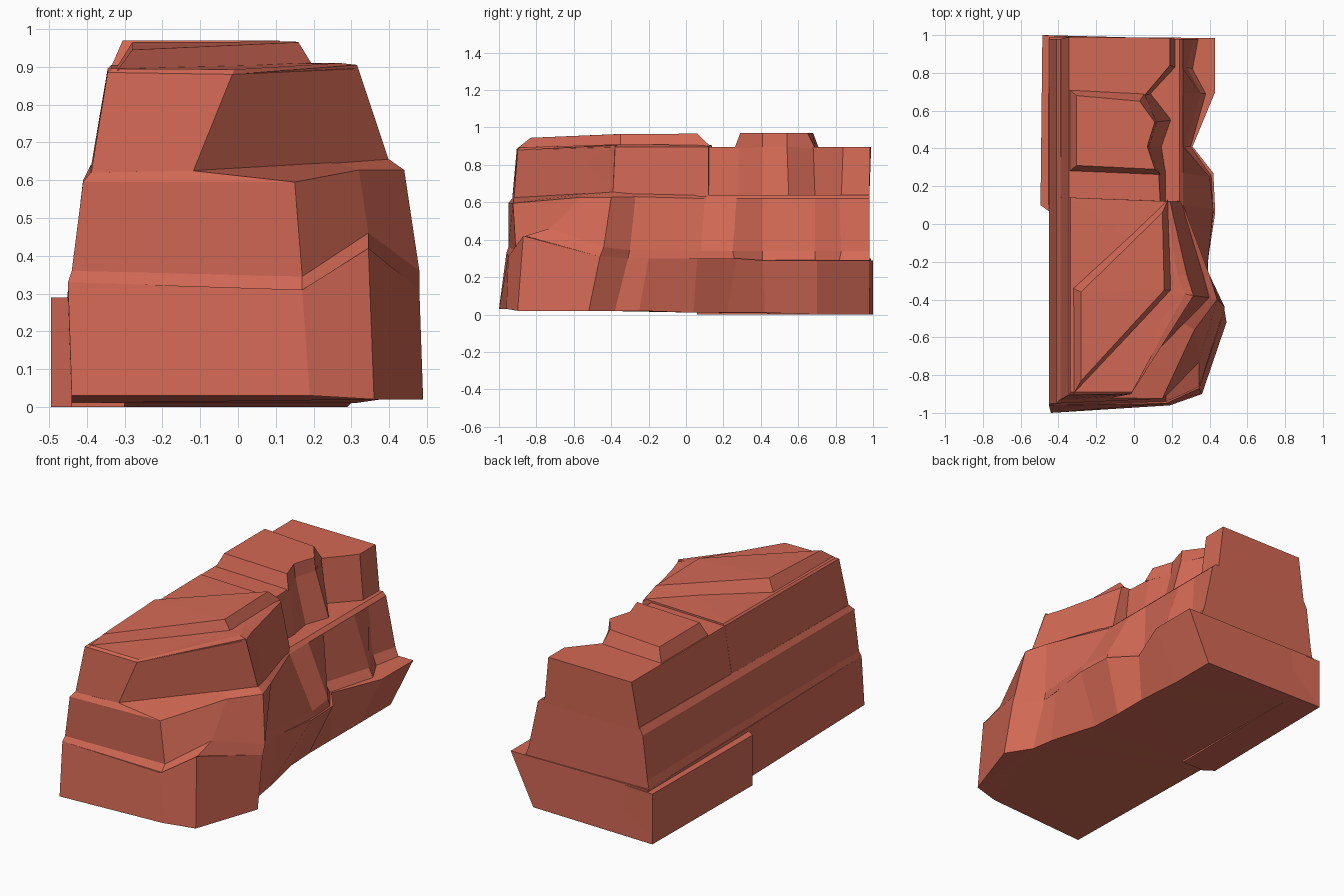
import bpy, bmesh

rock = bpy.data.materials.new("red_rock")
rock.diffuse_color = (0.65, 0.14, 0.09, 1)


def loft(name, *rings):
    """Skin between matching counter-clockwise outlines and cap both ends."""
    bm = bmesh.new()
    loops = [[bm.verts.new(p) for p in ring] for ring in rings]
    n = len(loops[0])
    for low, high in zip(loops, loops[1:]):
        for i in range(n):
            j = (i + 1) % n
            bm.faces.new((low[i], low[j], high[j], high[i]))
    caps = [bm.faces.new(loops[0][::-1]), bm.faces.new(loops[-1])]
    bmesh.ops.triangulate(bm, faces=caps)
    bmesh.ops.recalc_face_normals(bm, faces=bm.faces)
    mesh = bpy.data.meshes.new(name)
    bm.to_mesh(mesh)
    bm.free()
    mesh.materials.append(rock)
    obj = bpy.data.objects.new(name, mesh)
    bpy.context.collection.objects.link(obj)
    return obj


def level(points, z):
    return [(x, y, z) for x, y in points]


# Foot of the cliff, undercut along the back half of the right side
loft("cliff_base",
     [(-.44, -1, .03), (.19, -.96, .03), (.36, -.9, .02), (.49, -.52, .02),
      (.40, -.38, .02), (.38, -.25, .02), (.31, .04, .01), (.30, .22, .01),
      (.30, .42, .01), (.29, .7, 0), (.29, .98, 0), (-.48, 1, 0), (-.44, .06, .01)],
     [(-.45, -.96, .33), (.17, -.95, .31), (.345, -.87, .42), (.48, -.46, .31),
      (.38, -.31, .30), (.39, -.2, .30), (.43, .06, .30), (.42, .27, .30),
      (.31, .41, .29), (.43, .7, .29), (.43, .985, .29), (-.45, .99, .30), (-.45, .06, .31)])

# Low step along the back of the left side
step = [(-.495, .1), (-.44, .06), (-.3, .06), (-.3, .99), (-.485, 1)]
loft("side_step", level(step, 0), level(step, .29))

# Middle layer with a folded front corner and a zigzag right wall
loft("middle_layer",
     [(-.45, -.96, .33), (.17, -.945, .305), (.345, -.86, .42), (.48, -.46, .31),
      (.38, -.31, .30), (.42, .06, .30), (.41, .26, .29), (.30, .41, .29),
      (.38, .69, .29), (.31, .82, .29), (.34, .98, .29), (-.45, .98, .30)],
     [(-.44, -.95, .36), (.17, -.91, .345), (.345, -.73, .46), (.48, -.44, .36),
      (.38, -.30, .345), (.42, .08, .34), (.40, .25, .34), (.27, .41, .34),
      (.355, .69, .34), (.28, .83, .34), (.32, .98, .34), (-.44, .98, .35)],
     [(-.41, -.95, .595), (.15, -.925, .595), (.32, -.56, .627), (.44, -.40, .627),
      (.40, -.27, .63), (.26, .10, .62), (.26, .27, .62), (.26, .41, .62),
      (.26, .69, .62), (.26, .82, .62), (.26, .98, .62), (-.41, .98, .60)],
     [(-.39, -.93, .62), (-.12, -.92, .625), (.25, -.52, .65), (.40, -.39, .655),
      (.37, -.28, .645), (.24, .12, .64), (.24, .27, .64), (.24, .41, .64),
      (.24, .69, .64), (.24, .82, .64), (.24, .98, .64), (-.39, .98, .64)])

# Upper layer, front half, with its sloping cut corner
loft("upper_front",
     [(-.39, -.93, .61), (-.12, -.92, .62), (.40, -.39, .65), (.37, -.28, .64),
      (.25, .12, .63), (-.39, .14, .63)],
     [(-.345, -.905, .885), (-.015, -.9, .88), (.315, -.38, .895), (.28, -.27, .895),
      (.19, .12, .895), (-.345, .14, .895)],
     [(-.335, -.89, .895), (-.01, -.89, .893), (.27, -.37, .91), (.23, -.27, .91),
      (.17, .12, .905), (-.335, .14, .905)])

# Ridge rising from the flat shoulder above the cut corner
loft("shoulder",
     [(-.12, -.91, .62), (.40, -.39, .65), (.30, -.30, .65), (-.1, -.5, .65)],
     [(-.015, -.895, .88), (.315, -.38, .905), (.2, -.33, .905), (-.1, -.5, .9)],
     [(-.02, -.88, .885), (.27, -.37, .91), (.18, -.33, .91), (-.1, -.5, .905)])

# Upper layer, back half, notched on the right
loft("upper_back",
     level([(-.39, .1), (.17, .1), (.17, .28), (.15, .41), (.20, .55), (.09, .69),
            (.22, .83), (.22, .98), (-.39, .98)], .62),
     level([(-.345, .1), (.14, .1), (.13, .28), (.08, .41), (.12, .54), (.055, .68),
            (.19, .84), (.19, .985), (-.345, .99)], .895))

# Raised slab on the back half
loft("back_slab",
     level([(-.34, .28), (.14, .26), (.08, .41), (.12, .54), (.055, .69), (-.34, .71)], .89),
     level([(-.305, .31), (.11, .29), (.07, .41), (.11, .54), (.03, .65), (-.305, .68)], .97))

# Raised diagonal slab on the front half
loft("front_slab",
     [(-.32, -.9, .89), (.20, -.35, .90), (.18, .13, .90), (-.32, -.34, .90)],
     [(-.28, -.83, .945), (.16, -.35, .965), (.15, .06, .967), (-.28, -.36, .965)])
